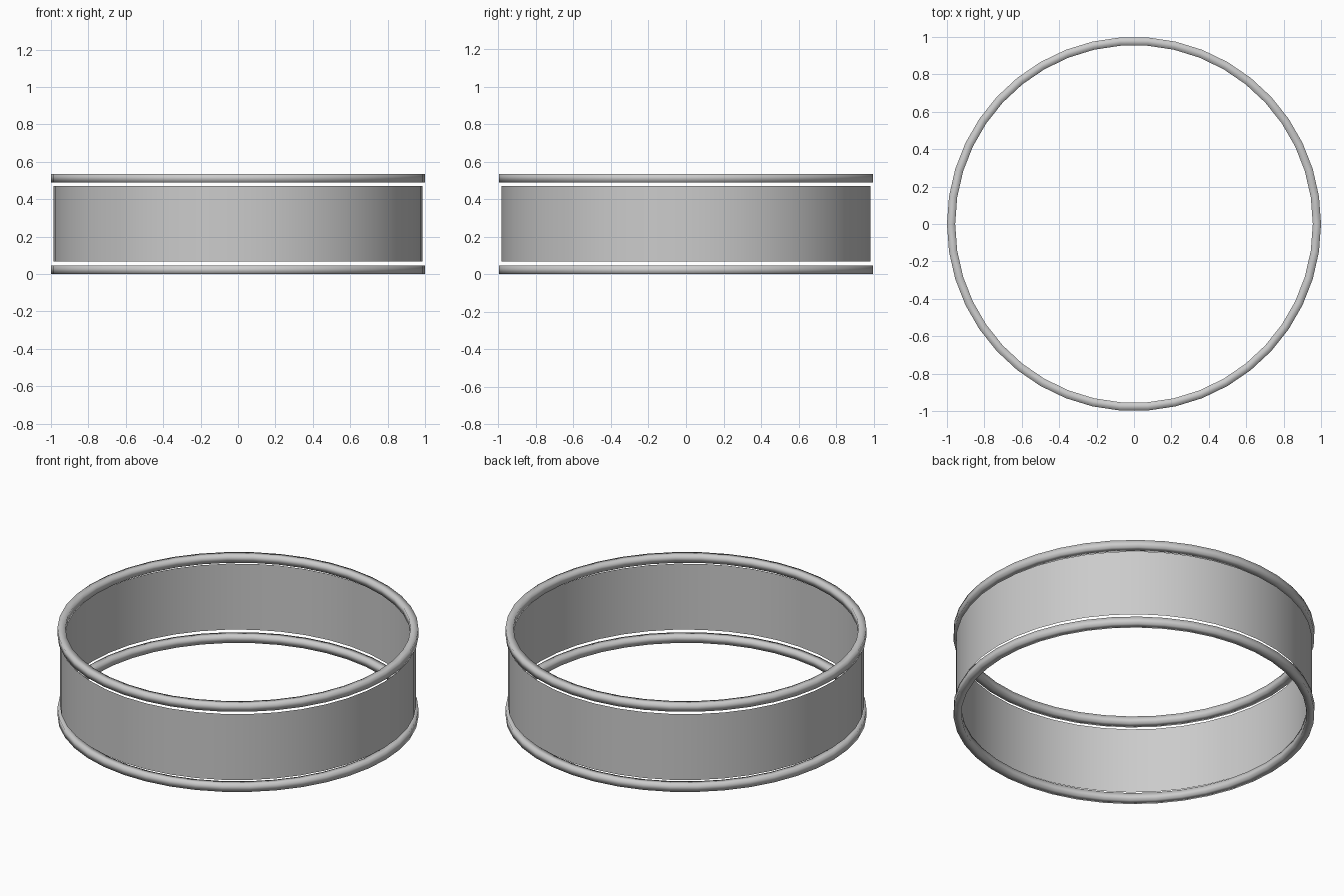
import bpy
import math

if "Cube" in bpy.data.objects:
    bpy.data.objects.remove(bpy.data.objects["Cube"])

SEGMENTS = 42


def revolve(name, profile, closed):
    """Spin an (r, z) profile around the z axis, closing the section if asked."""
    n = len(profile)
    verts = []
    for i in range(SEGMENTS):
        a = 2 * math.pi * i / SEGMENTS
        verts += [(r * math.cos(a), r * math.sin(a), z) for r, z in profile]
    faces = []
    for i in range(SEGMENTS):
        j = (i + 1) % SEGMENTS
        for k in range(n if closed else n - 1):
            m = (k + 1) % n
            faces.append((i * n + k, j * n + k, j * n + m, i * n + m))
    mesh = bpy.data.meshes.new(name)
    mesh.from_pydata(verts, [], faces)
    mesh.shade_smooth()
    obj = bpy.data.objects.new(name, mesh)
    bpy.context.collection.objects.link(obj)
    return obj


def rim(name, z):
    """Square-section hoop whose underside is at height z."""
    h = 0.045
    return revolve(name, [(0.956, z), (1.0, z), (1.0, z + h), (0.956, z + h)], True)


# Two matching hoops
rim("bottom_rim", 0.0)
rim("top_rim", 0.49)

# Thin open wall floating between the hoops
revolve("side_band", [(0.987, 0.067), (0.987, 0.47)], False)
